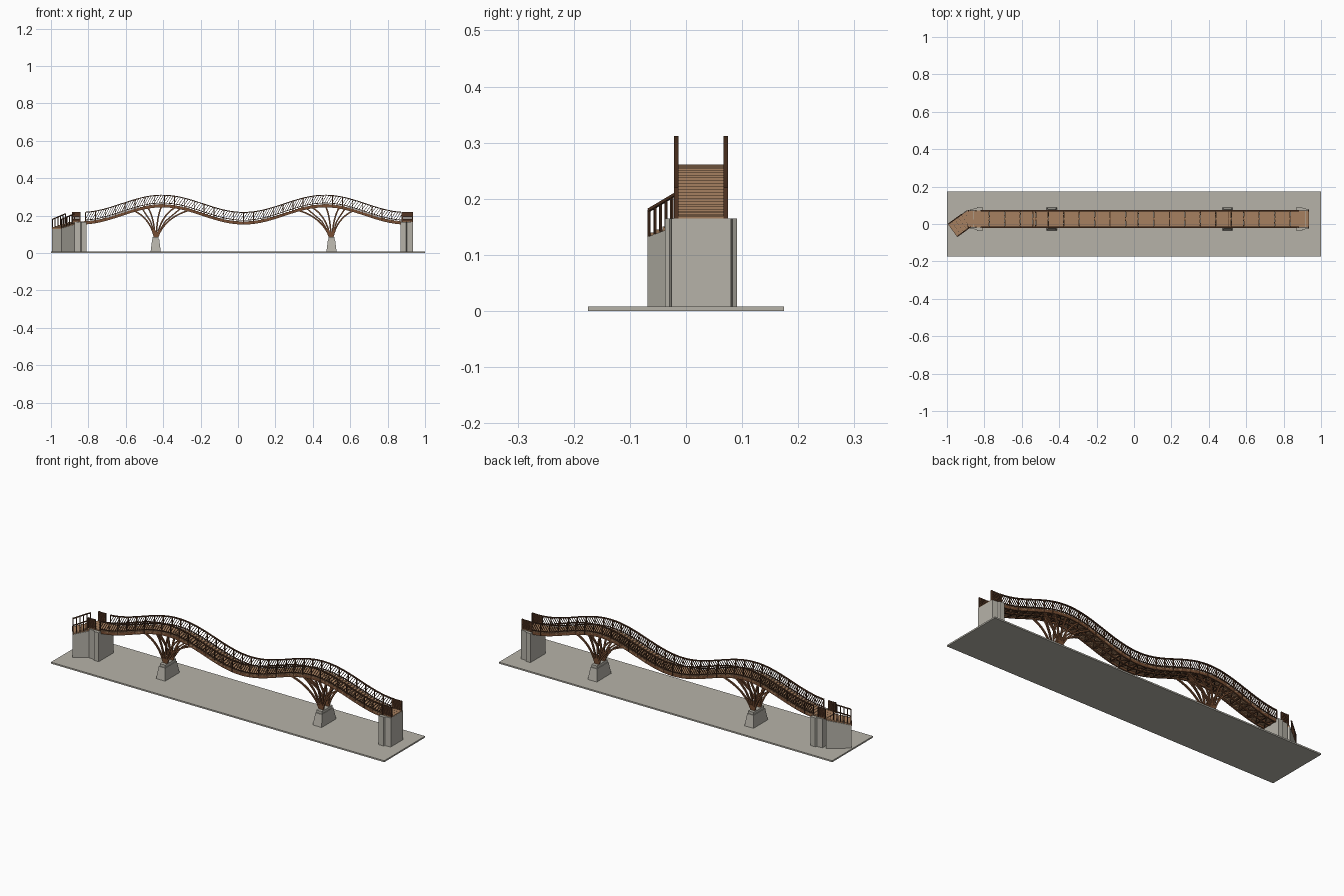
import bpy, bmesh, math
from mathutils import Vector as V

if "Cube" in bpy.data.objects:
    bpy.data.objects.remove(bpy.data.objects["Cube"])

CX, CY = 0.03, 0.027          # bridge centre line
HALF = 0.87                   # half length of the waving span
PERIOD = 0.87


def material(name, rgb):
    m = bpy.data.materials.new(name)
    m.diffuse_color = (*rgb, 1)
    m.use_nodes = True
    m.node_tree.nodes["Principled BSDF"].inputs["Base Color"].default_value = m.diffuse_color
    return m


CONCRETE = material("concrete", (0.47, 0.45, 0.395))
PLANK = material("plank_wood", (0.38, 0.215, 0.115))
TIMBER = material("timber_brown", (0.19, 0.078, 0.034))
DARK = material("dark_wood", (0.085, 0.036, 0.017))


def finish(name, bm, *mats):
    bmesh.ops.recalc_face_normals(bm, faces=bm.faces)
    me = bpy.data.meshes.new(name)
    bm.to_mesh(me)
    bm.free()
    for m in mats:
        me.materials.append(m)
    ob = bpy.data.objects.new(name, me)
    bpy.context.collection.objects.link(ob)
    return ob


def sweep(bm, pts, w, h, ref=(0, 1, 0)):
    """Rectangular bar along pts: w along ref, h across it."""
    pts = [V(p) for p in pts]
    rings = []
    for i, p in enumerate(pts):
        t = (pts[min(i + 1, len(pts) - 1)] - pts[max(i - 1, 0)]).normalized()
        r = V(ref)
        s = (r - t * r.dot(t)).normalized()
        n = t.cross(s)
        rings.append([bm.verts.new(p + s * a * w / 2 + n * b * h / 2)
                      for a, b in ((-1, -1), (1, -1), (1, 1), (-1, 1))])
    for a, b in zip(rings, rings[1:]):
        for k in range(4):
            bm.faces.new((a[k], a[(k + 1) % 4], b[(k + 1) % 4], b[k]))
    bm.faces.new(rings[0])
    bm.faces.new(rings[-1])


def prism(bm, bottom, top):
    """Solid between two matching outlines."""
    lo = [bm.verts.new(p) for p in bottom]
    hi = [bm.verts.new(p) for p in top]
    n = len(lo)
    for k in range(n):
        bm.faces.new((lo[k], lo[(k + 1) % n], hi[(k + 1) % n], hi[k]))
    bm.faces.new(lo)
    bm.faces.new(hi)


def box(bm, x0, x1, y0, y1, z0, z1):
    c = [(x0, y0), (x1, y0), (x1, y1), (x0, y1)]
    prism(bm, [(*p, z0) for p in c], [(*p, z1) for p in c])


def deck_z(x):
    d = min(abs(x - CX), HALF)
    return 0.214 - 0.046 * math.cos(2 * math.pi * d / PERIOD)


def path(x0, x1, y, dz, n=80):
    return [(x, y, deck_z(x) + dz) for x in (x0 + (x1 - x0) * i / n for i in range(n + 1))]


# Ground slab
bm = bmesh.new()
box(bm, -1, 1, -0.175, 0.175, 0, 0.008)
finish("ground_slab", bm, CONCRETE)

# End abutments with tapering wing corners
for side, name in ((-1, "left_abutment"), (1, "right_abutment")):
    bm = bmesh.new()
    plan = [(0.84, -0.064), (0.868, -0.064), (0.873, -0.056), (0.905, -0.053),
            (0.905, 0.053), (0.873, 0.056), (0.868, 0.064), (0.84, 0.064)]
    plan = [(CX + side * x, CY + y) for x, y in plan]
    prism(bm, [(*p, 0.008) for p in plan], [(*p, 0.165) for p in plan])
    finish(name, bm, CONCRETE)

# Tree-like piers: pedestal, cap and curved struts
for side, name in ((-1, "left"), (1, "right")):
    px = CX + side * 0.47
    bm = bmesh.new()
    rect = lambda a, b, z: [(px + i * a, CY + j * b, z) for i, j in ((-1, -1), (1, -1), (1, 1), (-1, 1))]
    prism(bm, rect(0.027, 0.062, 0.008), rect(0.019, 0.05, 0.072))
    prism(bm, rect(0.016, 0.046, 0.072), rect(0.016, 0.046, 0.086))
    finish(name + "_pedestal", bm, CONCRETE)
    bm = bmesh.new()
    for j in (-1, 1):
        for tip in (-0.58, -0.51, -0.44, -0.37, -0.30):
            tx = CX + side * -tip
            a = V((px + (tx - px) * 0.06, CY + j * 0.024, 0.084))
            c = V((tx, CY + j * 0.038, deck_z(tx) - 0.014))
            b = V((px + (tx - px) * 0.28, CY + j * 0.03, 0.084 + (c.z - 0.084) * 0.72))
            sweep(bm, [a * (1 - t) ** 2 + b * 2 * t * (1 - t) + c * t * t
                       for t in (k / 8 for k in range(9))], 0.008, 0.008)
    # inner struts crossing towards the centre line
    for tip in (-0.54, -0.34):
        tx = CX + side * -tip
        for j in (-1, 1):
            sweep(bm, [(px, CY + j * 0.024, 0.084), (px + (tx - px) * 0.4, CY + j * 0.014, 0.17),
                       (tx, CY, deck_z(tx) - 0.014)], 0.007, 0.007)
    finish(name + "_tree_struts", bm, TIMBER)

# Side girders and centre beam
bm = bmesh.new()
for y in (-0.042, 0, 0.042):
    sweep(bm, path(CX - 0.865, CX + 0.865, CY + y, -0.009), 0.008, 0.014)
finish("deck_girders", bm, TIMBER)

# Cross beams and diagonal bracing under the deck
bm = bmesh.new()
N = 32
xs = [CX - 0.84 + 1.68 * i / N for i in range(N + 1)]
for i, x in enumerate(xs):
    z = deck_z(x) - 0.010
    sweep(bm, [(x, CY - 0.042, z), (x, CY + 0.042, z)], 0.006, 0.008, (1, 0, 0))
    if i < N:
        z2 = deck_z(xs[i + 1]) - 0.010
        for j in (-1, 1):
            sweep(bm, [(x, CY - j * 0.04, z), (xs[i + 1], CY + j * 0.04, z2)], 0.004, 0.004, (0, 0, 1))
finish("under_bracing", bm, DARK)

# Stepped deck planks
bm = bmesh.new()
N = 110
x0, x1 = -0.89, 0.935
for i in range(N):
    a = x0 + (x1 - x0) * i / N
    b = x0 + (x1 - x0) * (i + 1) / N
    z = deck_z((a + b) / 2)
    rise = abs(deck_z(b) - deck_z(a))
    box(bm, a + 0.0003, b - 0.0003, CY - 0.046, CY + 0.046, z - 0.004 - rise, z + 0.001)
finish("deck_planks", bm, PLANK)

# Span railings: rails, posts and slanted balusters
for j, name in ((-1, "front_railing"), (1, "back_railing")):
    y = CY + j * 0.044
    bm = bmesh.new()
    r0, r1 = CX - 0.845, CX + 0.845
    sweep(bm, path(r0, r1, y, 0.049), 0.008, 0.005)
    sweep(bm, path(r0, r1, y, 0.007), 0.005, 0.004)
    N = 32
    step = (r1 - r0) / N
    for i in range(N + 1):
        x = r0 + step * i
        z = deck_z(x)
        sweep(bm, [(x, y, z - 0.014), (x, y, z + 0.048)], 0.006, 0.004)
        if i < N:
            for k in range(4):
                a = x + step * (k - 0.3) / 4
                b = a + step * 0.45
                if a > x - 0.01 and b < x + step + 0.01:
                    sweep(bm, [(a, y, deck_z(a) + 0.007), (b, y, deck_z(b) + 0.047)], 0.003, 0.0026)
    finish(name, bm, DARK)

    # Slatted end panels above the abutments
    bm = bmesh.new()
    for a, b in ((0.88, 0.932), (-0.885, -0.845)):
        for k in range(7):
            z = 0.172 + k * 0.0075
            box(bm, a, b, y - 0.002, y + 0.002, z - 0.0032, z + 0.0032)
        for x in (a, b):
            box(bm, x - 0.003, x + 0.003, y - 0.004, y + 0.004, 0.165, 0.22)
    finish(name + "_end_panels", bm, DARK)

# Turned approach: u runs down the stair, v runs across it
U = V((-0.81, -0.585, 0)).normalized()
W = V((U.y, -U.x, 0))
TOP = V((-0.888, 0.025, 0))
at = lambda u, v, z: TOP + U * u + W * v + V((0, 0, z))

bm = bmesh.new()
hw = 0.043
foot = [(-0.025, -hw), (0.1, -hw), (0.1, hw), (-0.025, hw)]
prism(bm, [at(u, v, 0.008) for u, v in foot],
      [at(u, v, 0.16 if u < 0 else 0.132) for u, v in foot])
finish("approach_base", bm, CONCRETE)

bm = bmesh.new()
for k in range(6):
    u0, z = -0.025 + k * 0.0212, 0.167 - k * 0.0055
    c = [(u0, -0.04), (u0 + 0.0208, -0.04), (u0 + 0.0208, 0.04), (u0, 0.04)]
    prism(bm, [at(u, v, z - 0.012) for u, v in c], [at(u, v, z) for u, v in c])
finish("approach_steps", bm, PLANK)

bm = bmesh.new()
for v in (-0.041, 0.041):
    s, e = (0.012, 0.098)
    hz = lambda u: 0.21 - 0.03 * (u - s) / (e - s)
    sweep(bm, [at(s, v, hz(s)), at(e, v, hz(e))], 0.006, 0.005, W)
    for k in range(6):
        u = s + (e - s) * k / 5
        sweep(bm, [at(u, v, hz(u) - 0.05), at(u, v, hz(u))], 0.004, 0.004, W)
finish("approach_railings", bm, DARK)
